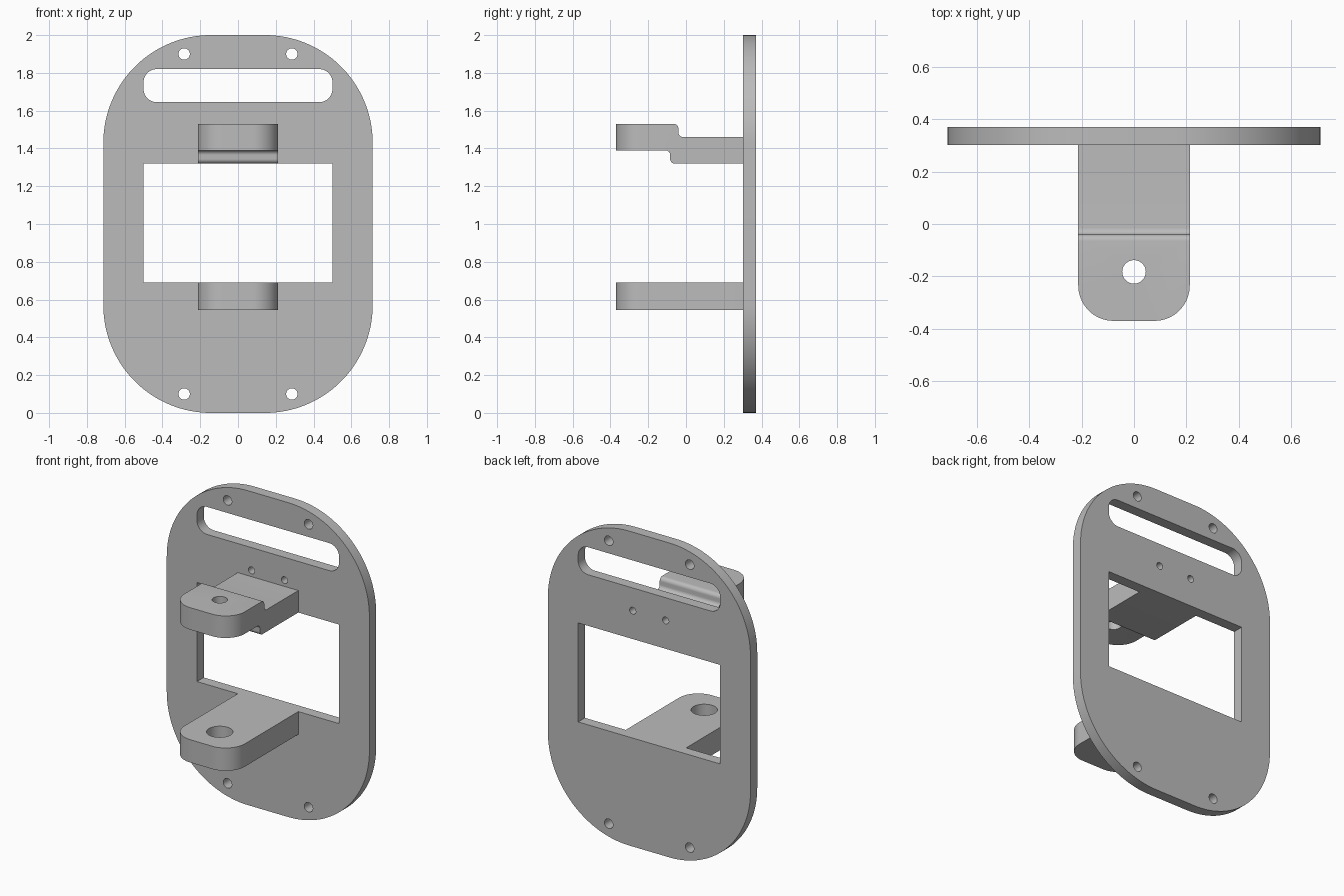
import bpy, bmesh, math
from mathutils import Vector

cube = bpy.data.objects.get("Cube")
if cube:
    bpy.data.objects.remove(cube)

grey = bpy.data.materials.new("plain grey")
grey.use_nodes = True
colour = (0.5, 0.5, 0.5, 1)
grey.diffuse_color = colour
grey.node_tree.nodes["Principled BSDF"].inputs["Base Color"].default_value = colour


def rounded(corners, steps=16):
    """Outline from right-angled corners (u, v, radius)."""
    pts = []
    for i, (u, v, r) in enumerate(corners):
        p = Vector((u, v))
        if r == 0:
            pts.append(p)
            continue
        before = (Vector(corners[i - 1][:2]) - p).normalized()
        after = (Vector(corners[(i + 1) % len(corners)][:2]) - p).normalized()
        centre = p + r * (before + after)
        for k in range(steps + 1):
            t = math.pi / 2 * k / steps
            pts.append(centre - r * (after * math.cos(t) + before * math.sin(t)))
    return pts


def box(u0, u1, v0, v1, r=0, steps=16):
    return rounded([(u0, v0, r), (u1, v0, r), (u1, v1, r), (u0, v1, r)], steps)


def circle(u, v, r, sides=32):
    angles = [math.tau * k / sides for k in range(sides)]
    return [Vector((u + r * math.cos(a), v + r * math.sin(a))) for a in angles]


# Map outline (u, v) and depth w to the axis of extrusion
AXES = {
    "x": lambda u, v, w: (w, u, v),
    "y": lambda u, v, w: (u, w, v),
    "z": lambda u, v, w: (u, v, w),
}


def prism(name, outline, axis, low, high):
    place = AXES[axis]
    bm = bmesh.new()
    a = [bm.verts.new(place(p.x, p.y, low)) for p in outline]
    b = [bm.verts.new(place(p.x, p.y, high)) for p in outline]
    bm.faces.new(a)
    bm.faces.new(b)
    for i in range(len(a)):
        bm.faces.new((a[i - 1], a[i], b[i], b[i - 1]))
    bmesh.ops.recalc_face_normals(bm, faces=bm.faces)
    mesh = bpy.data.meshes.new(name)
    bm.to_mesh(mesh)
    bm.free()
    mesh.materials.append(grey)
    obj = bpy.data.objects.new(name, mesh)
    bpy.context.collection.objects.link(obj)
    return obj


def combine(obj, tool, operation="DIFFERENCE"):
    """Apply a boolean and discard the helper."""
    mod = obj.modifiers.new("cut", "BOOLEAN")
    mod.operation, mod.solver, mod.object = operation, "EXACT", tool
    graph = bpy.context.evaluated_depsgraph_get()
    mesh = bpy.data.meshes.new_from_object(obj.evaluated_get(graph))
    obj.modifiers.clear()
    obj.data = mesh
    bpy.data.objects.remove(tool)


# Back plate with window, strap slot and screw holes
FRONT, BACK = 0.302, 0.37
plate = prism("back_plate", box(-0.713, 0.713, 0, 2, 0.57, 32), "y", FRONT, BACK)
openings = [box(-0.5, 0.5, 0.69, 1.32), box(-0.5, 0.5, 1.645, 1.82, 0.07)]
for side in (-1, 1):
    openings += [circle(side * 0.285, z, 0.03) for z in (0.1, 1.9)]
    openings.append(circle(side * 0.116, 1.5, 0.022))
for outline in openings:
    combine(plate, prism("cutter", outline, "y", FRONT - 0.1, BACK + 0.1))

# Tongue plan shared by both brackets: rounded front corners
W, TIP, PIN_Y = 0.213, -0.37, -0.183
tongue = rounded([(-W, TIP, 0.135), (W, TIP, 0.135), (W, FRONT, 0), (-W, FRONT, 0)])

# Lower bracket, flat
lower = prism("lower_bracket", tongue, "z", 0.545, 0.69)
combine(lower, prism("cutter", circle(0, PIN_Y, 0.076, 48), "z", 0.4, 0.8))

# Upper bracket, stepped side profile trimmed to the tongue plan
R = 0.025
step_profile = rounded([
    (TIP - 0.1, 1.39, 0), (-0.084, 1.39, R), (-0.084, 1.32, R), (FRONT, 1.32, 0),
    (FRONT, 1.46, 0), (-0.04, 1.46, R), (-0.04, 1.53, R), (TIP - 0.1, 1.53, 0),
], 8)
upper = prism("upper_bracket", tongue, "z", 1.2, 1.7)
combine(upper, prism("cutter", step_profile, "x", -0.4, 0.4), "INTERSECT")
combine(upper, prism("cutter", circle(0, PIN_Y, 0.045), "z", 1.1, 1.8))

# Smooth curved walls, sharp edges kept
bpy.ops.object.select_all(action="DESELECT")
for obj in (plate, lower, upper):
    obj.select_set(True)
bpy.context.view_layer.objects.active = plate
bpy.ops.object.shade_smooth_by_angle(angle=math.radians(30))
